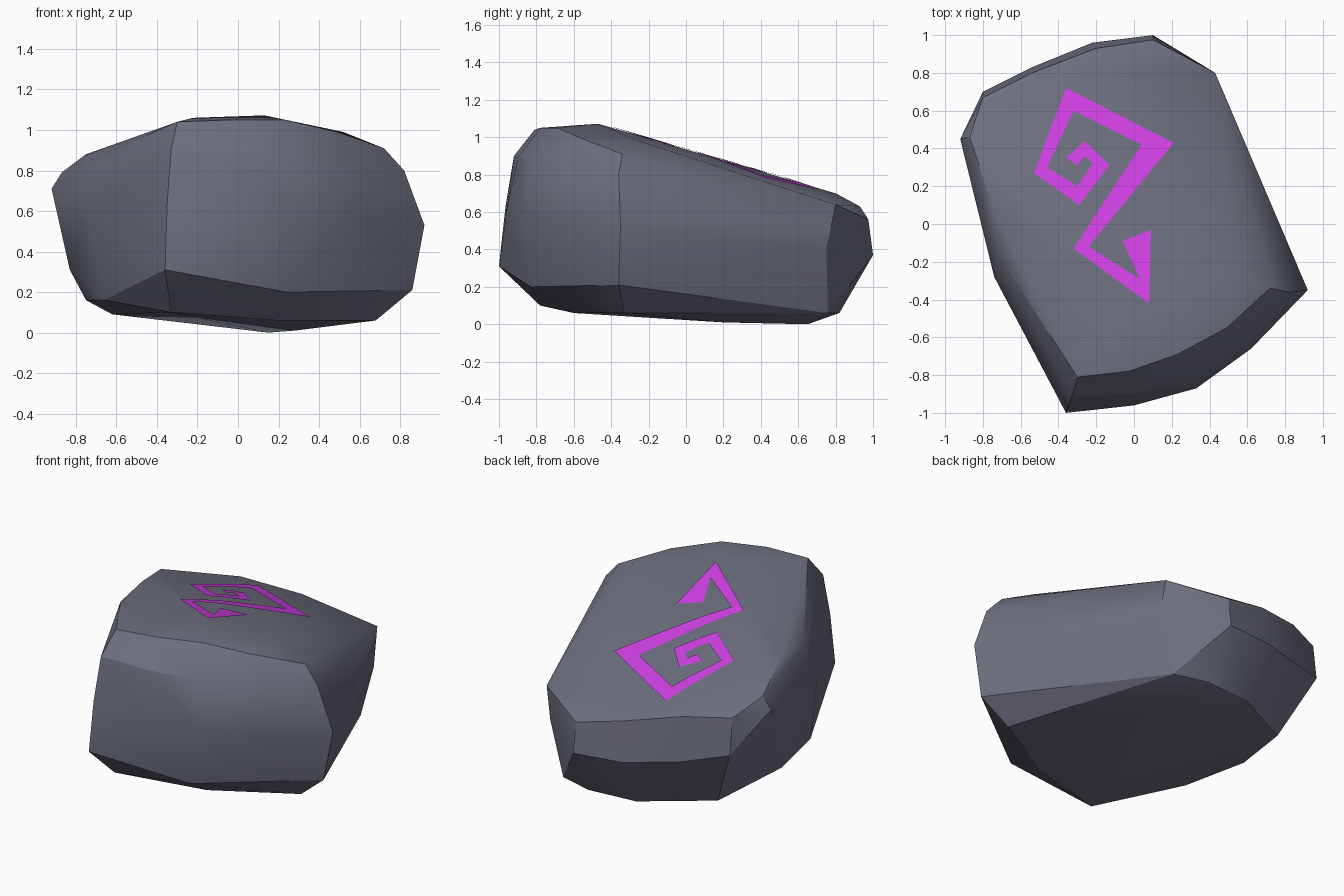
import bpy, bmesh, math
from mathutils import Vector
from mathutils.bvhtree import BVHTree

if "Cube" in bpy.data.objects:
    bpy.data.objects.remove(bpy.data.objects["Cube"])


def material(name, rgb):
    m = bpy.data.materials.new(name)
    m.diffuse_color = (*rgb, 1)
    m.use_nodes = True
    m.node_tree.nodes["Principled BSDF"].inputs["Base Color"].default_value = m.diffuse_color
    return m


def make_object(name, bm, mat):
    me = bpy.data.meshes.new(name)
    bm.to_mesh(me)
    ob = bpy.data.objects.new(name, me)
    bpy.context.collection.objects.link(ob)
    me.materials.append(mat)
    return ob


slate = material("slate grey", (0.155, 0.162, 0.215))
magenta = material("glowing magenta", (0.62, 0.05, 0.76))

# Rock: stacked rings of corners, wrapped in a convex hull
top_rim = [(-.30, -.81, 1.04), (-.03, -.78, 1.05), (.23, -.69, 1.05), (.49, -.55, .99),
           (.72, -.34, .91), (.43, .80, .64), (.10, .975, .56), (-.20, .93, .63),
           (-.54, .80, .70), (-.80, .67, .71), (-.87, .46, .79), (-.75, .10, .88),
           (-.73, -.15, .85)]
crown = [(-.22, -.62, 1.06), (.13, -.47, 1.072), (.52, -.28, .99)]
shoulder = [(-.33, -.92, .90), (0, -.90, .89), (.29, -.82, .88), (.60, -.61, .83),
            (.82, -.36, .80)]
middle = [(-.35, -.965, .63), (0, -.96, .60), (.33, -.87, .59), (.62, -.66, .56),
          (.92, -.35, .53), (.44, .75, .40), (.10, 1.0, .37), (-.22, .96, .38),
          (-.54, .83, .42), (-.80, .70, .48), (-.92, .45, .71), (-.74, -.28, .60)]
lower = [(-.36, -1.0, .31), (.24, -.83, .20), (.86, -.36, .21), (.40, .71, .20),
         (-.83, .20, .31), (-.75, .10, .16), (-.66, -.32, .16)]
base = [(-.33, -.78, .10), (.20, -.60, .06), (.68, -.33, .06), (.34, .76, .06),
        (.12, .82, .06), (-.20, .79, .06), (-.62, .56, .09), (.15, .65, 0), (.28, .20, .01)]

rock_bm = bmesh.new()
for ring in (top_rim, crown, shoulder, middle, lower, base):
    for p in ring:
        rock_bm.verts.new(p)
hull = bmesh.ops.convex_hull(rock_bm, input=rock_bm.verts)
loose = {g for g in hull["geom_interior"] + hull["geom_unused"]
         if isinstance(g, bmesh.types.BMVert)}
bmesh.ops.delete(rock_bm, geom=list(loose), context='VERTS')
bmesh.ops.recalc_face_normals(rock_bm, faces=rock_bm.faces)
tree = BVHTree.FromBMesh(rock_bm)
rock = make_object("rock", rock_bm, slate)
bpy.context.view_layer.objects.active = rock
rock.select_set(True)
bpy.ops.object.shade_smooth_by_angle(angle=math.radians(25))

# Painted spiral mark: flat outline, divided and draped onto the sloping top
outline = [(-.29, .10), (-.53, .27), (-.36, .72), (.21, .43), (-.24, -.12), (.03, -.29),
           (-.06, -.09), (.09, -.03), (.08, -.42), (-.32, -.13), (.04, .42), (-.32, .60),
           (-.46, .30), (-.30, .20), (-.22, .32), (-.26, .36), (-.30, .31), (-.36, .35),
           (-.26, .44), (-.13, .31)]
mark_bm = bmesh.new()
face = mark_bm.faces.new([mark_bm.verts.new((x, y, 0)) for x, y in outline])
bmesh.ops.triangulate(mark_bm, faces=[face])
for _ in range(3):
    bmesh.ops.subdivide_edges(mark_bm, edges=mark_bm.edges[:], cuts=1, use_grid_fill=True)
bmesh.ops.triangulate(mark_bm, faces=mark_bm.faces[:])
for v in mark_bm.verts:
    hit = tree.ray_cast(Vector((v.co.x, v.co.y, 3)), Vector((0, 0, -1)))[0]
    v.co.z = hit.z + .006
for f in mark_bm.faces:
    f.normal_update()
    if f.normal.z < 0:
        f.normal_flip()
mark = make_object("spiral_mark", mark_bm, magenta)
